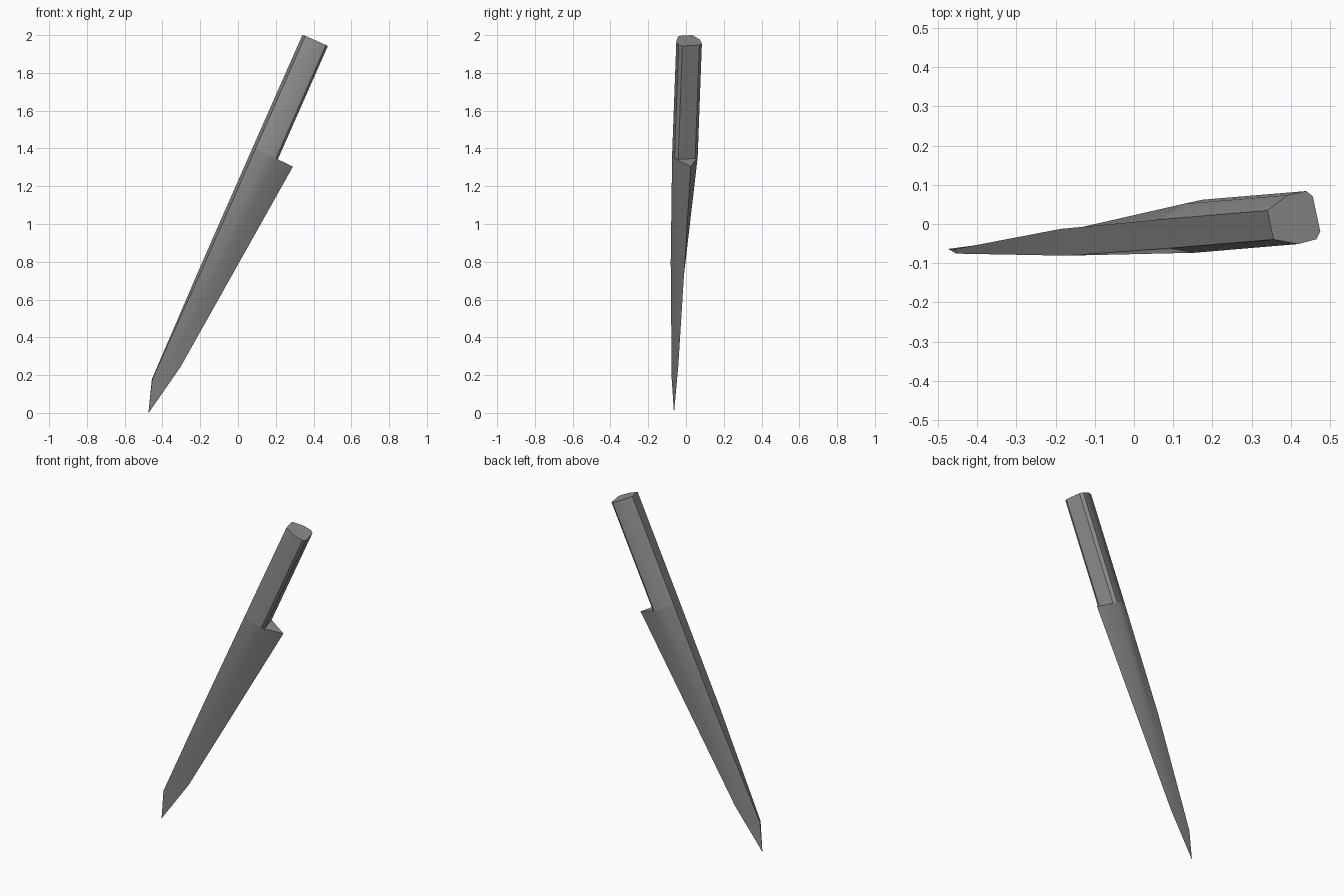
import bpy
import bmesh
import math
from mathutils import Matrix, Vector

cube = bpy.data.objects.get("Cube")
if cube:
    bpy.data.objects.remove(cube, do_unlink=True)

# Single grey metal
steel = bpy.data.materials.new("grey steel")
steel.use_nodes = True
GREY = (0.27, 0.27, 0.27, 1)
steel.diffuse_color = GREY
steel.node_tree.nodes["Principled BSDF"].inputs["Base Color"].default_value = GREY

# Tilted frame: local x runs from spine to edge, y is thickness, z runs up the handle
along = Vector((0.4036, 0.0338, 0.9143)).normalized()
thick = Vector((-0.21, 0.977, 0.0566))
thick = (thick - along * thick.dot(along)).normalized()
wide = thick.cross(along)
FRAME = Matrix.Translation((0.3485, -0.0025, 1.998)) @ Matrix(
    (wide, thick, along)).transposed().to_4x4()


def ring(half):
    """Mirror a half section; points on the centre plane are used once."""
    other = [(u, -v, w) for u, v, w in reversed(half) if v > 0]
    return half + other


def loft(name, rings, tip=None, cap_start=True, angle=30):
    """Skin a stack of rings, closing the end with a cap or a point."""
    bm = bmesh.new()
    rows = [[bm.verts.new(p) for p in r] for r in rings]
    n = len(rows[0])
    for r0, r1 in zip(rows, rows[1:]):
        for i in range(n):
            j = (i + 1) % n
            bm.faces.new((r0[i], r0[j], r1[j], r1[i]))
    if cap_start:
        bm.faces.new(rows[0])
    if tip:
        point = bm.verts.new(tip)
        for i in range(n):
            bm.faces.new((rows[-1][i], rows[-1][(i + 1) % n], point))
    bmesh.ops.recalc_face_normals(bm, faces=bm.faces)
    mesh = bpy.data.meshes.new(name)
    bm.to_mesh(mesh)
    bm.free()
    mesh.materials.append(steel)
    obj = bpy.data.objects.new(name, mesh)
    bpy.context.collection.objects.link(obj)
    obj.matrix_world = FRAME
    bpy.ops.object.select_all(action="DESELECT")
    obj.select_set(True)
    bpy.context.view_layer.objects.active = obj
    bpy.ops.object.shade_smooth_by_angle(angle=math.radians(angle))
    return obj


# Handle: rounded bar with a flat narrow spine
HEEL = -0.657
grip = [(0, 0.038), (0.064, 0.064), (0.117, 0.063), (0.132, 0.046)]
loft("handle", [ring([(u, v, w) for u, v in grip]) for w in (0, HEEL)])

# Blade: grows out of the handle section, thins to the edge and the point
heel = [(u, v, HEEL) for u, v in grip[:3]] + [(0.233, 0, HEEL)]
middle = [(0, 0.035, -1.31), (0.05, 0.027, -1.31),
          (0.09, 0.019, -1.31), (0.169, 0, -1.31)]
belly = [(0, 0.006, -1.99), (0.04, 0.0045, -1.95),
         (0.075, 0.003, -1.91), (0.114, 0, -1.87)]
loft("blade", [ring(s) for s in (heel, middle, belly)], tip=(0.056, 0, -2.163))
